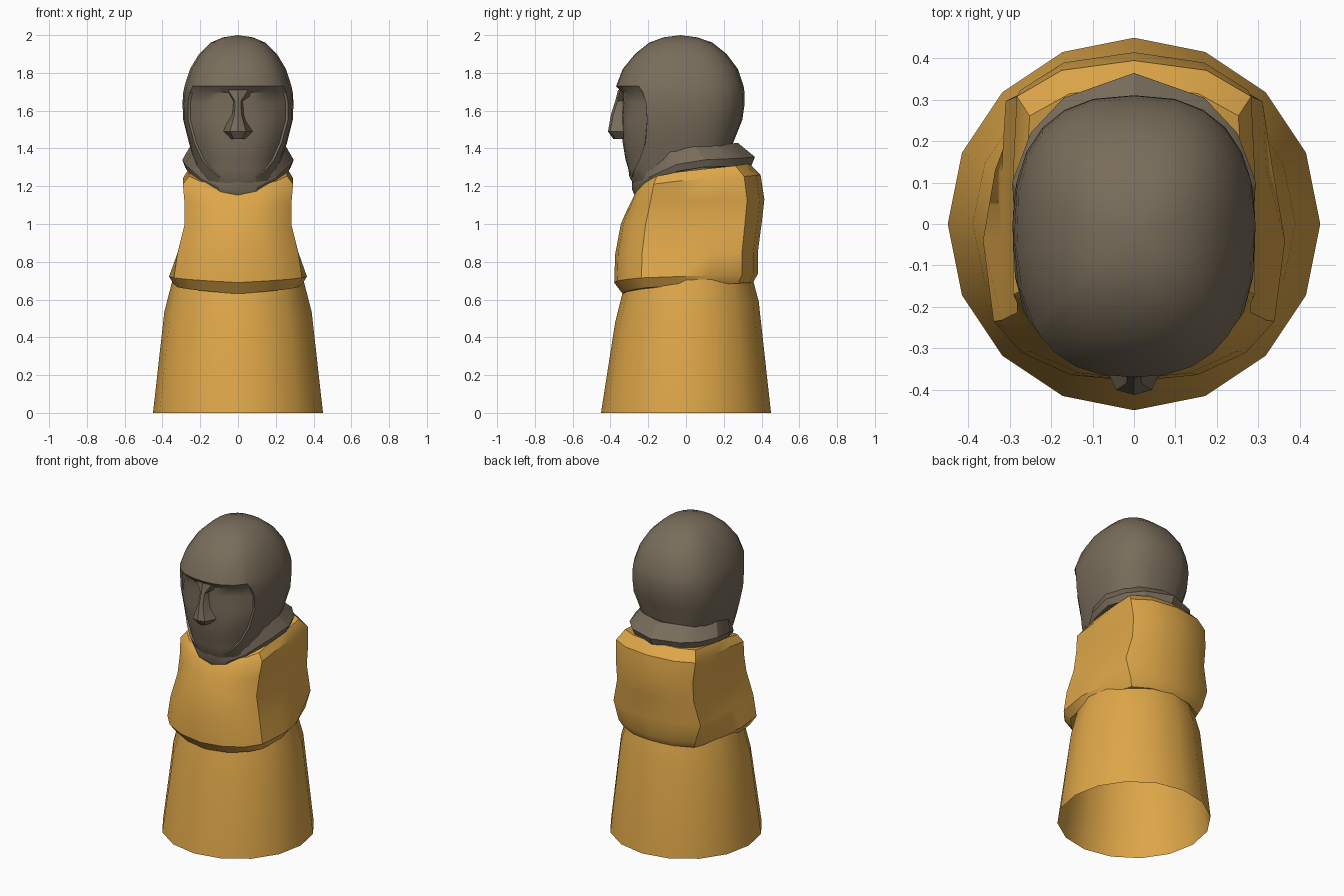
import bpy
import bmesh
from math import sin, cos, pi, radians

default = bpy.data.objects.get("Cube")
if default:
    bpy.data.objects.remove(default, do_unlink=True)


def make_material(name, rgb):
    mat = bpy.data.materials.new(name)
    mat.use_nodes = True
    colour = (*rgb, 1)
    mat.diffuse_color = colour
    mat.node_tree.nodes["Principled BSDF"].inputs["Base Color"].default_value = colour
    return mat


GOLD = make_material("golden ochre", (0.73, 0.385, 0.066))
GREY = make_material("warm grey", (0.19, 0.152, 0.104))


def loft(name, mat, halves, cap_bottom=False, cap_top=False, tip=None, angle=35):
    """Mirror each half ring (front centre to back centre) and skin them upwards."""
    bm = bmesh.new()
    rings = []
    for half in halves:
        ring = half + [(-x, y, z) for x, y, z in reversed(half[1:-1])]
        rings.append([bm.verts.new(p) for p in ring])
    n = len(rings[0])
    for low, high in zip(rings, rings[1:]):
        for i in range(n):
            j = (i + 1) % n
            bm.faces.new((low[i], low[j], high[j], high[i]))
    if cap_bottom:
        bm.faces.new(rings[0][::-1])
    if cap_top:
        bm.faces.new(rings[-1])
    if tip:
        top = bm.verts.new(tip)
        for i in range(n):
            bm.faces.new((rings[-1][i], rings[-1][(i + 1) % n], top))
    mesh = bpy.data.meshes.new(name)
    bm.to_mesh(mesh)
    bm.free()
    obj = bpy.data.objects.new(name, mesh)
    bpy.context.collection.objects.link(obj)
    mesh.materials.append(mat)
    bpy.ops.object.select_all(action='DESELECT')
    obj.select_set(True)
    bpy.context.view_layer.objects.active = obj
    bpy.ops.object.shade_smooth_by_angle(angle=radians(angle))
    return obj


# Skirt: flared, open at the bottom, with a tilted waist seam
def skirt_ring(width, front, back, z_front, z_back):
    ring = []
    for i in range(9):
        t = pi * i / 8
        depth = front if i < 4 else back
        z = z_front + (z_back - z_front) * (1 - cos(t)) / 2
        ring.append((width * sin(t), -depth * cos(t), z))
    return ring


loft("skirt", GOLD, [
    skirt_ring(0.45, 0.45, 0.45, 0, 0),
    skirt_ring(0.39, 0.375, 0.385, 0.48, 0.59),
    skirt_ring(0.345, 0.325, 0.345, 0.68, 0.74),
])

# Jacket: round hem, flat panels at the sides, closed shoulders
HEM = (0, 0.42, 0.74, 0.93, 1, 0.92, 0.75, 0.42, 0)
PANEL = (0, 0.42, 0.78, 1, 1, 1, 0.97, 0.6, 0)


def jacket_ring(shape, width, front, back, z_front, z_back):
    ys = (-front, -0.96 * front, -0.82 * front, -0.62 * front,
          -0.04, 0.13, 0.78 * back, 0.94 * back, back)
    return [(width * s, y, z_front + (z_back - z_front) * sin(pi * i / 16))
            for i, (s, y) in enumerate(zip(shape, ys))]


loft("jacket", GOLD, [
    jacket_ring(HEM, 0.335, 0.335, 0.355, 0.63, 0.69),
    jacket_ring(HEM, 0.365, 0.38, 0.38, 0.69, 0.735),
    jacket_ring(PANEL, 0.32, 0.375, 0.38, 0.84, 0.85),
    jacket_ring(PANEL, 0.282, 0.345, 0.40, 1.0, 1.0),
    jacket_ring(PANEL, 0.283, 0.305, 0.415, 1.09, 1.13),
    jacket_ring(PANEL, 0.292, 0.275, 0.395, 1.15, 1.26),
    jacket_ring(PANEL, 0.26, 0.25, 0.335, 1.17, 1.32),
], cap_bottom=True, cap_top=True)

# Collar: slanted band dipping to the front
RIM = [(0, -0.285, 1.18), (0.1, -0.27, 1.195), (0.2, -0.2, 1.245),
       (0.28, -0.05, 1.315), (0.295, 0.1, 1.34), (0.25, 0.22, 1.345),
       (0.17, 0.305, 1.35), (0, 0.365, 1.355)]


def collar_ring(scale, y_shift, lift_front, lift_back):
    last = len(RIM) - 1
    return [(x * scale, y * scale + y_shift,
             z + lift_front + (lift_back - lift_front) * i / last)
            for i, (x, y, z) in enumerate(RIM)]


loft("collar", GREY, [
    collar_ring(0.85, 0, -0.03, -0.05),
    collar_ring(0.95, 0, -0.03, -0.045),
    collar_ring(1, 0, 0, 0),
    collar_ring(0.86, -0.04, 0.065, 0.075),
    collar_ring(0.7, -0.04, 0.05, 0.06),
], angle=25)

# Hooded head: the front columns are sunk below the brow to form the face
FACE = (0, 0.2, 0.45, 0.7, 0.9)
BACK_STEPS = 8


def head_ring(z, width, front, back, edge, sink=0, eye=0):
    angles = [edge * k for k in FACE]
    angles += [edge + (pi - edge) * i / BACK_STEPS for i in range(BACK_STEPS + 1)]
    ring = []
    for i, t in enumerate(angles):
        c = cos(t)
        x = width * max(sin(t), 0) ** 0.8
        depth = front - 0.02 if c > 0 else back + 0.02
        y = -0.02 - depth * (abs(c) ** 0.8) * (1 if c > 0 else -1)
        if i < len(FACE):
            y += sink + (eye if i in (2, 3) else 0)
        ring.append((0 if i == len(angles) - 1 else x, y, z))
    return ring


loft("hooded_head", GREY, [
    head_ring(1.18, 0.2, 0.26, 0.23, 0.4),
    head_ring(1.25, 0.22, 0.30, 0.24, 0.4),
    head_ring(1.29, 0.225, 0.325, 0.24, 0.65, 0.02),
    head_ring(1.34, 0.235, 0.345, 0.24, 0.88, 0.025),
    head_ring(1.43, 0.26, 0.36, 0.25, 1.05, 0.025),
    head_ring(1.55, 0.29, 0.37, 0.298, 1.1, 0.03),
    head_ring(1.64, 0.294, 0.37, 0.311, 1.08, 0.035, 0.02),
    head_ring(1.695, 0.29, 0.37, 0.31, 1.02, 0.03, 0.01),
    head_ring(1.73, 0.284, 0.37, 0.305, 0.94),
    head_ring(1.82, 0.255, 0.335, 0.275, 0.94),
    head_ring(1.90, 0.207, 0.27, 0.215, 0.94),
    head_ring(1.96, 0.145, 0.195, 0.14, 0.94),
    head_ring(1.988, 0.08, 0.12, 0.06, 0.94),
], tip=(0, -0.03, 2.0))


# Nose: narrow bridge spreading to the nostrils, joined to the brow
def nose_ring(z, width, ridge):
    return [(0, -ridge, z), (width * 0.45, -ridge + 0.012, z),
            (width, -0.295, z), (0, -0.25, z)]


loft("nose", GREY, [
    nose_ring(1.45, 0.05, 0.385),
    nose_ring(1.49, 0.095, 0.413),
    nose_ring(1.58, 0.04, 0.397),
    nose_ring(1.65, 0.035, 0.375),
    nose_ring(1.71, 0.12, 0.36),
], cap_bottom=True, cap_top=True)
